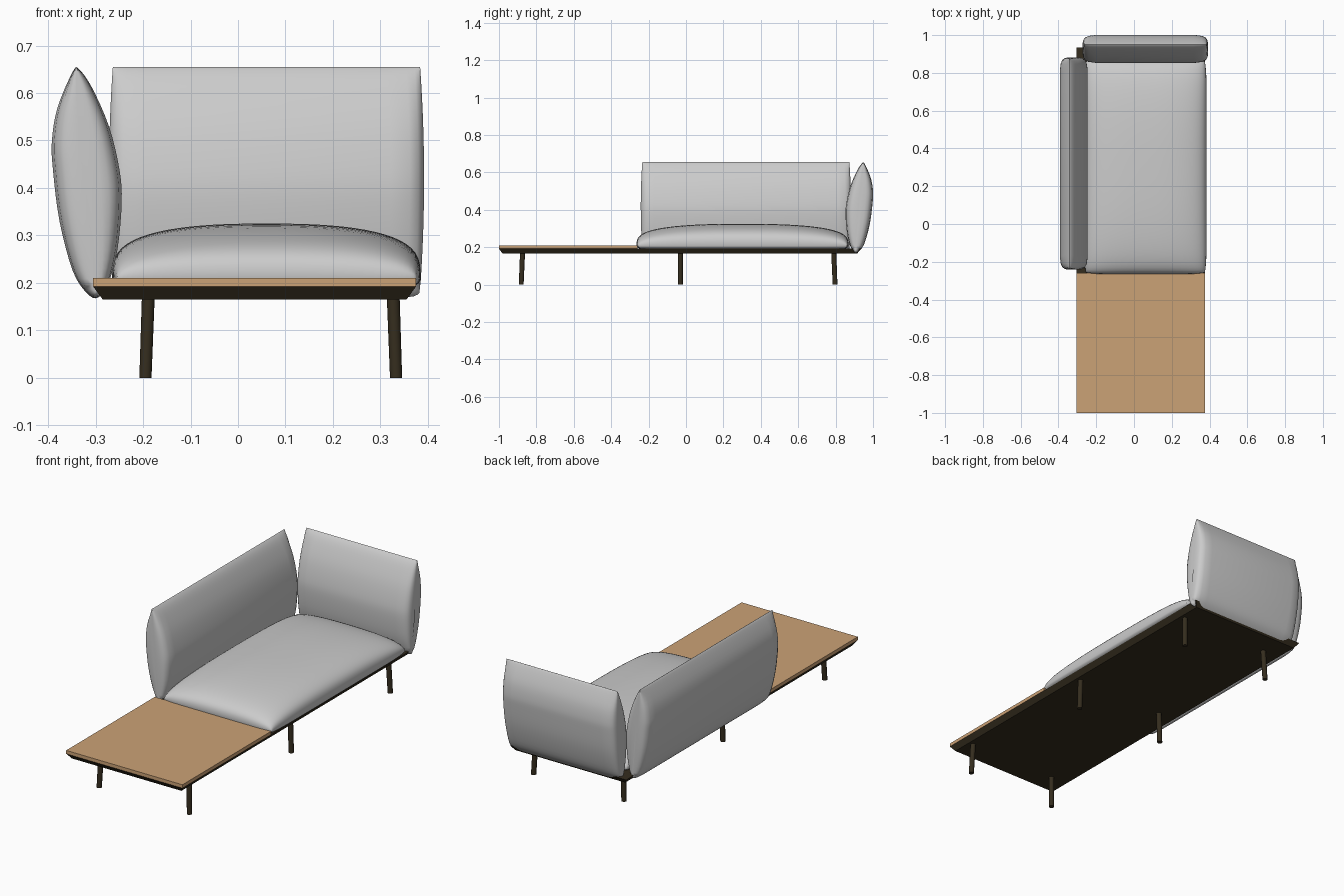
import bpy, bmesh, math
from mathutils import Vector

if "Cube" in bpy.data.objects:
    bpy.data.objects.remove(bpy.data.objects["Cube"])


def material(name, rgb):
    m = bpy.data.materials.new(name)
    m.diffuse_color = (*rgb, 1)
    m.use_nodes = True
    m.node_tree.nodes["Principled BSDF"].inputs["Base Color"].default_value = m.diffuse_color
    return m


DARK = material("dark_wood", (0.035, 0.026, 0.013))
WOOD = material("light_wood", (0.6, 0.36, 0.18))


def finish(bm, name, mat=None, smooth=None):
    bmesh.ops.recalc_face_normals(bm, faces=bm.faces)
    me = bpy.data.meshes.new(name)
    bm.to_mesh(me)
    bm.free()
    ob = bpy.data.objects.new(name, me)
    bpy.context.collection.objects.link(ob)
    if mat:
        me.materials.append(mat)
    if smooth:
        bpy.ops.object.select_all(action='DESELECT')
        ob.select_set(True)
        bpy.context.view_layer.objects.active = ob
        bpy.ops.object.shade_smooth_by_angle(angle=math.radians(smooth))
    return ob


def slab(name, x0, x1, y0, y1, z0, z1, mat, taper=0.0):
    """Box whose underside is drawn in by taper."""
    bm = bmesh.new()
    bmesh.ops.create_cube(bm, size=1)
    for v in bm.verts:
        t = taper if v.co.z < 0 else 0
        v.co = (x0 + t if v.co.x < 0 else x1 - t,
                y0 + t if v.co.y < 0 else y1 - t,
                z0 if v.co.z < 0 else z1)
    return finish(bm, name, mat)


def closed_spline(pts, steps=4):
    """Catmull-Rom curve through a closed loop of points."""
    pts = [Vector(p) for p in pts]
    n, out = len(pts), []
    for i in range(n):
        a, b, c, d = (pts[(i + k) % n] for k in (-1, 0, 1, 2))
        for s in range(steps):
            t = s / steps
            out.append(0.5 * (2 * b + (c - a) * t + (2 * a - 5 * b + 4 * c - d) * t ** 2
                              + (3 * b - a - 3 * c + d) * t ** 3))
    return out


# Leaning lens cross-section (outward distance, height) of the upright cushions
LENS = closed_spline([
    (0.335, 0.65), (0.308, 0.612), (0.272, 0.53), (0.250, 0.44), (0.245, 0.37),
    (0.254, 0.27), (0.273, 0.20), (0.295, 0.169), (0.318, 0.178), (0.348, 0.225),
    (0.376, 0.33), (0.390, 0.44), (0.392, 0.50), (0.380, 0.57), (0.348, 0.645)])
# (distance from end, thickness) steps that round off each end
ENDS = [(0, 0.1), (0, 0.4), (0.004, 0.62), (0.012, 0.79), (0.03, 0.92), (0.07, 1)]


def upright_cushion(name, centre, half, place):
    bm = bmesh.new()
    stations = [(-1, d, s) for d, s in ENDS] + [(1, d, s) for d, s in reversed(ENDS)]
    rings = []
    for sign, d, s in stations:
        ring = []
        for u, z in LENS:
            mid = 0.297 + (z - 0.167) * 0.092
            bow = 0.008 * ((z - 0.42) / 0.23) ** 2
            lift = (1 - s) * 0.02 if z < 0.19 else 0
            t = centre + sign * (half - bow - d)
            ring.append(bm.verts.new(place(mid + (u - mid) * s, t, z + lift)))
        rings.append(ring)
    n = len(LENS)
    for a, b in zip(rings, rings[1:]):
        for i in range(n):
            bm.faces.new((a[i], a[(i + 1) % n], b[(i + 1) % n], b[i]))
    bm.faces.new(rings[0])
    bm.faces.new(rings[-1])
    return finish(bm, name, smooth=60)


def seat_cushion(name, cx, cy, hx, hy, z0, height, n=36):
    """Domed pillow on a rectangular footprint."""
    def dome(a):
        return max(0, 1 - abs(a) ** 2.5) ** 0.3

    def point(a, b, inset, z):
        return (cx + a * (hx * (1 - 0.03 * abs(b) ** 10) - inset),
                cy + b * (hy * (1 - 0.015 * abs(a) ** 10) - inset), z)
    bm = bmesh.new()
    p = [math.sin((2 * i / n - 1) * math.pi / 2) for i in range(n + 1)]
    grid = [[bm.verts.new(point(a, b, 0, z0 + height * dome(a) * dome(b)))
             for b in p] for a in p]
    for i in range(n):
        for j in range(n):
            bm.faces.new((grid[i][j], grid[i + 1][j], grid[i + 1][j + 1], grid[i][j + 1]))
    # rounded lower edge and underside
    rim = ([(i, 0) for i in range(n)] + [(n, j) for j in range(n)]
           + [(i, n) for i in range(n, 0, -1)] + [(0, j) for j in range(n, 0, -1)])
    prev = [grid[i][j] for i, j in rim]
    for inset, z in ((0.004, z0 - 0.008), (0.015, z0 - 0.014)):
        ring = [bm.verts.new(point(p[i], p[j], inset, z)) for i, j in rim]
        for k in range(len(rim)):
            m = (k + 1) % len(rim)
            bm.faces.new((prev[k], prev[m], ring[m], ring[k]))
        prev = ring
    bm.faces.new(prev)
    return finish(bm, name, smooth=60)


# Platform and side table top
slab("base_frame", -0.305, 0.375, -1.0, 0.935, 0.165, 0.192, DARK, taper=0.02)
slab("table_top", -0.305, 0.375, -1.0, -0.26, 0.192, 0.21, WOOD)

# Six slightly splayed legs
for row, y, dy in (("front", -0.874, -0.007), ("middle", -0.03, 0), ("back", 0.79, 0.007)):
    for side, x, dx in (("left", -0.189, -0.006), ("right", 0.327, 0.006)):
        bm = bmesh.new()
        bmesh.ops.create_cone(bm, cap_ends=True, segments=24, radius1=0.0128,
                              radius2=0.0135, depth=0.17)
        for v in bm.verts:
            low = v.co.z < 0
            v.co += Vector((x + dx * low, y + dy * low, 0.085))
        finish(bm, f"{row}_{side}_leg", DARK, smooth=40)

# Cushions
seat_cushion("seat_cushion", 0.06, 0.302, 0.325, 0.567, 0.207, 0.118)
upright_cushion("back_cushion", 0.06, 0.332, lambda u, t, z: (t, u + 0.608, z))
upright_cushion("side_cushion", 0.32, 0.562, lambda u, t, z: (-u, t, z))
